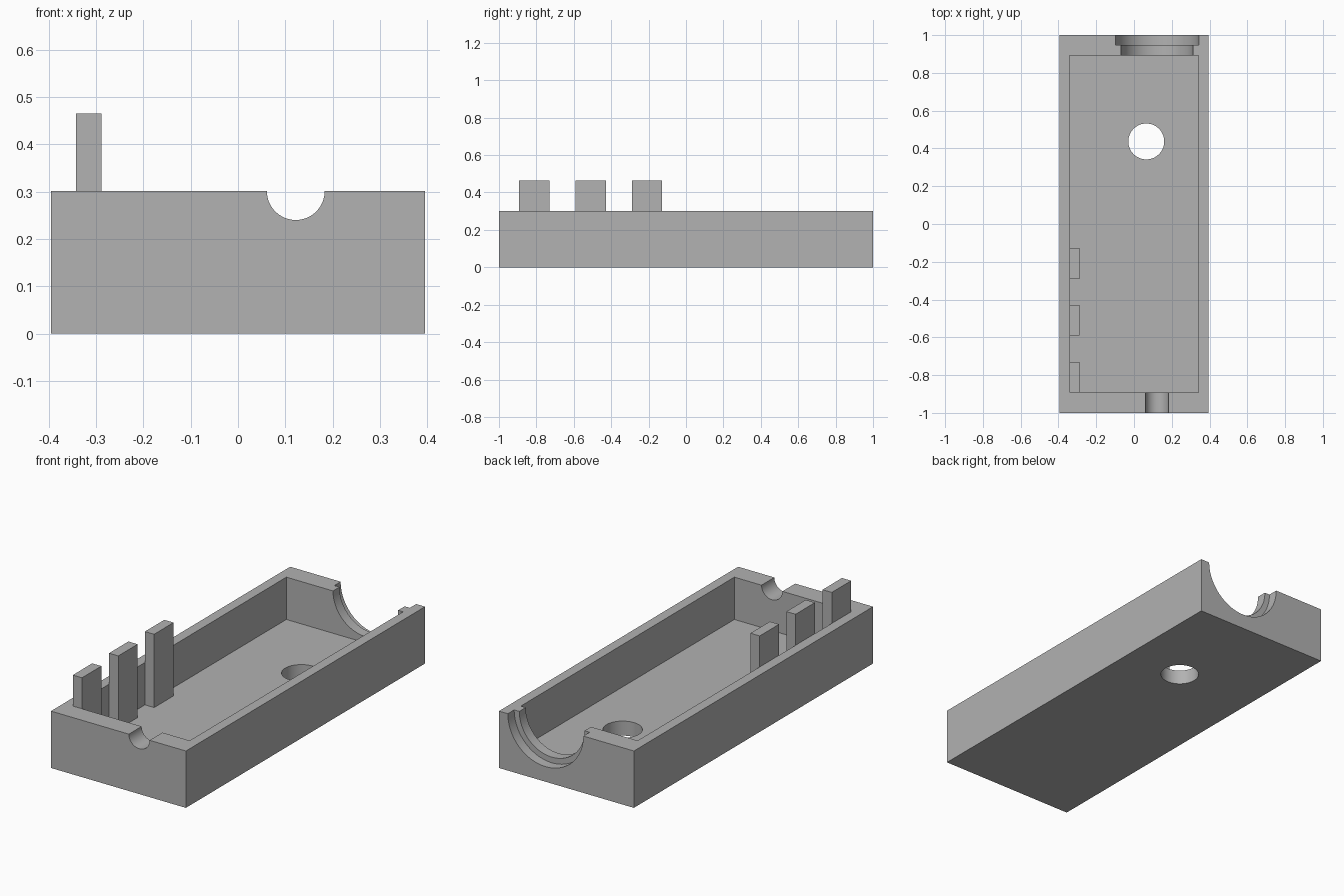
import bpy
import math

if "Cube" in bpy.data.objects:
    bpy.data.objects.remove(bpy.data.objects["Cube"], do_unlink=True)

# Single grey plastic
grey = bpy.data.materials.new("grey_plastic")
grey.use_nodes = True
colour = (0.445, 0.445, 0.445, 1)
grey.diffuse_color = colour
grey.node_tree.nodes["Principled BSDF"].inputs["Base Color"].default_value = colour

W, L, H = 0.395, 1.0, 0.301      # half width, half length, height
IN_X, IN_Y = 0.342, 0.893        # half size of the inner pocket
FLOOR = 0.077
PORT_X = 0.122                   # shared axis of the end openings


def box(name, x, y, z):
    """Box from (min, max) ranges."""
    lo, hi = zip(x, y, z)
    bpy.ops.mesh.primitive_cube_add(size=1, location=[(a + b) / 2 for a, b in zip(lo, hi)])
    ob = bpy.context.object
    ob.name = name
    ob.scale = [b - a for a, b in zip(lo, hi)]
    bpy.ops.object.transform_apply(location=True, rotation=True, scale=True)
    ob.data.materials.append(grey)
    return ob


def cylinder(name, radius, location, depth, along_y=False):
    bpy.ops.mesh.primitive_cylinder_add(
        vertices=96, radius=radius, depth=depth, location=location,
        rotation=(math.pi / 2 if along_y else 0, 0, 0))
    ob = bpy.context.object
    ob.name = name
    ob.data.materials.append(grey)
    return ob


def bore(name, radius, y0, y1):
    """Horizontal cutter centred on the rim height."""
    return cylinder(name, radius, (PORT_X, (y0 + y1) / 2, H), y1 - y0, True)


def cut(target, cutter):
    cutter.hide_render = True
    mod = target.modifiers.new(cutter.name, "BOOLEAN")
    mod.operation = "DIFFERENCE"
    mod.solver = "EXACT"
    mod.object = cutter
    bpy.context.view_layer.objects.active = target
    bpy.ops.object.modifier_apply(modifier=mod.name)
    bpy.data.objects.remove(cutter, do_unlink=True)


# Open tray with pocket, floor hole, cable notch and stepped rear port
tray = box("tray", (-W, W), (-L, L), (0, H))
cut(tray, box("pocket_cutter", (-IN_X, IN_X), (-IN_Y, IN_Y), (FLOOR, H + 0.2)))
cut(tray, cylinder("floor_hole_cutter", 0.095, (0.065, 0.437, FLOOR / 2), 0.2))
cut(tray, bore("cable_notch_cutter", 0.061, -1.1, -0.8))
cut(tray, bore("port_inner_cutter", 0.191, 0.8, 0.97))
cut(tray, bore("port_outer_cutter", 0.221, 0.947, 1.1))

bpy.ops.object.select_all(action="DESELECT")
tray.select_set(True)
bpy.context.view_layer.objects.active = tray
bpy.ops.object.shade_smooth_by_angle(angle=math.radians(30))

# Three upright tabs along the right wall
for name, y in (("front_tab", -IN_Y), ("middle_tab", -0.59), ("rear_tab", -0.29)):
    box(name, (-IN_X, -0.288), (y, y + 0.162), (FLOOR, 0.465))
